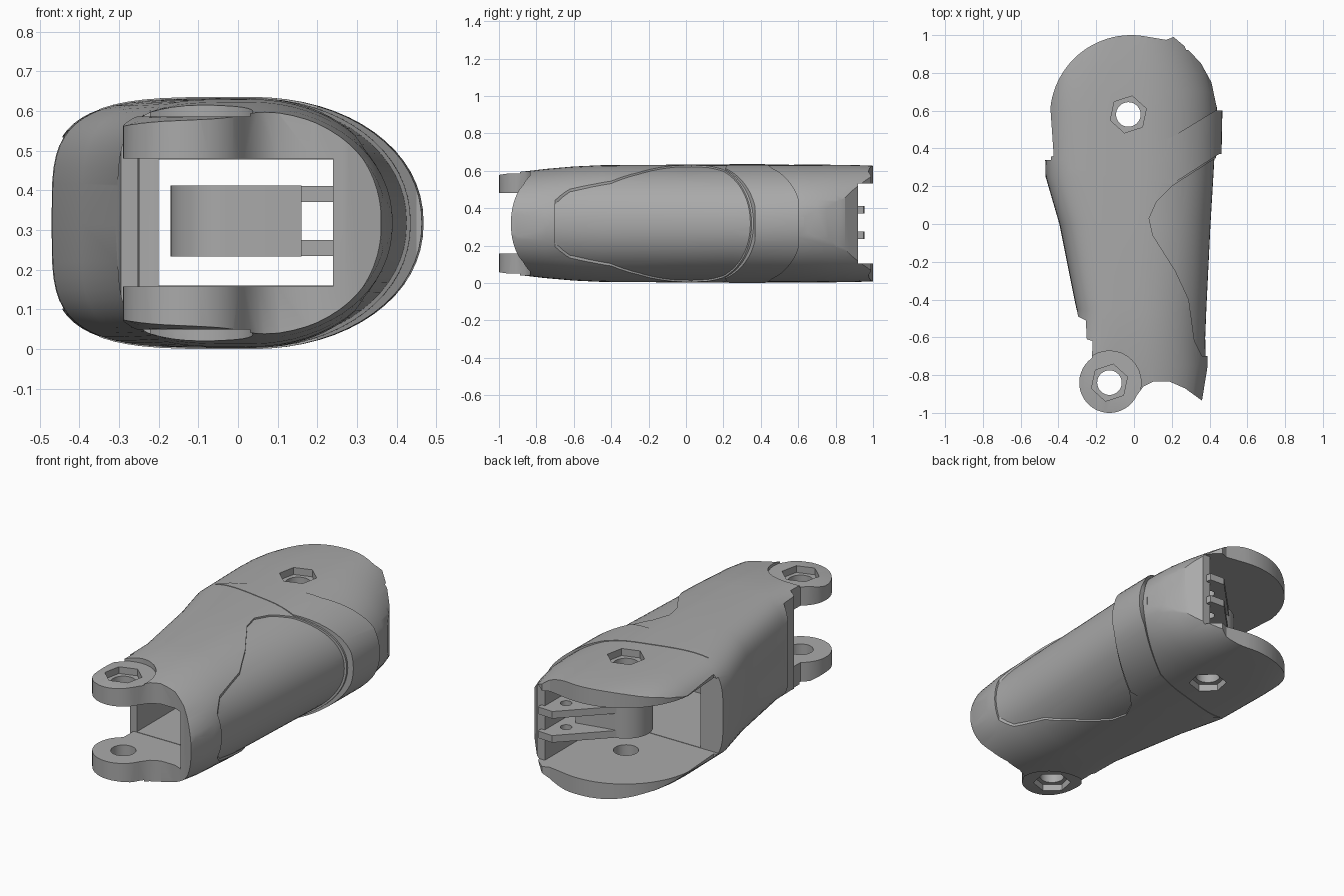
import bpy, bmesh
from math import sin, cos, pi, radians

cube = bpy.data.objects.get("Cube")
if cube:
    bpy.data.objects.remove(cube, do_unlink=True)

grey = bpy.data.materials.new("plain_grey")
grey.use_nodes = True
COLOUR = (0.4, 0.4, 0.4, 1)
grey.diffuse_color = COLOUR
grey.node_tree.nodes["Principled BSDF"].inputs["Base Color"].default_value = COLOUR
MID = 0.315                       # middle height of the shell
BACK, FRONT = (-0.03, 0.58), (-0.13, -0.84)   # pivots


def finish(name, bm):
    bmesh.ops.recalc_face_normals(bm, faces=bm.faces)
    mesh = bpy.data.meshes.new(name)
    bm.to_mesh(mesh)
    bm.free()
    mesh.materials.append(grey)
    ob = bpy.data.objects.new(name, mesh)
    bpy.context.collection.objects.link(ob)
    return ob


def prism(name, points, z0, z1):
    """Extrude a plan outline between two heights."""
    bm = bmesh.new()
    face = bm.faces.new([bm.verts.new((x, y, z0)) for x, y in points])
    top = bmesh.ops.extrude_face_region(bm, geom=[face])["geom"]
    for v in top:
        if isinstance(v, bmesh.types.BMVert):
            v.co.z = z1
    return finish(name, bm)


def arc(centre, r, a0, a1, n):
    angles = [radians(a0 + (a1 - a0) * i / n) for i in range(n + 1)]
    return [(centre[0] + r * cos(a), centre[1] + r * sin(a)) for a in angles]


def disc(name, centre, r, z0, z1, n=32, turn=0):
    return prism(name, arc(centre, r, turn, turn + 360 - 360 / n, n - 1), z0, z1)


def box(name, x0, x1, y0, y1, z0, z1):
    return prism(name, [(x0, y0), (x1, y0), (x1, y1), (x0, y1)], z0, z1)


# Shell stations along y: y, right edge, left edge, half height
STATIONS = [(-1.02, -0.37, 0.33, 0.258), (-0.9, -0.37, 0.375, 0.275),
            (-0.75, -0.36, 0.39, 0.292), (-0.6, -0.31, 0.387, 0.305),
            (-0.45, -0.305, 0.393, 0.312), (0, -0.395, 0.415, 0.315),
            (0.25, -0.468, 0.43, 0.315), (0.34, -0.47, 0.435, 0.315),
            (0.6, -0.475, 0.44, 0.315),
            (0.7, -0.47, 0.43, 0.315), (0.8, -0.45, 0.405, 0.314),
            (0.92, -0.4, 0.36, 0.312), (1.02, -0.35, 0.31, 0.308)]


def shell(name, side=0.0, height=0.0, sides=64):
    """Loft: boxy on one flank, elliptical on the other."""
    bm = bmesh.new()
    rings = []
    for y, x0, x1, h in STATIONS:
        ring = []
        for i in range(sides):
            c, s = cos(2 * pi * i / sides), sin(2 * pi * i / sides)
            power = 2 / 2.1 if c > 0 else 2 / 4
            reach = x1 + side - 0.03 if c > 0 else x0 - 0.03
            x = 0.03 + reach * abs(c) ** power
            z = MID + (h + height) * abs(s) ** power * (1 if s > 0 else -1)
            ring.append(bm.verts.new((x, y, z)))
        rings.append(ring)
    for a, b in zip(rings, rings[1:]):
        for i in range(sides):
            j = (i + 1) % sides
            bm.faces.new((a[i], a[j], b[j], b[i]))
    bm.faces.new(rings[0])
    bm.faces.new(rings[-1])
    return finish(name, bm)


def combine(target, tool, operation):
    mod = target.modifiers.new("cut", "BOOLEAN")
    mod.operation, mod.solver, mod.object = operation, "EXACT", tool
    bpy.context.view_layer.objects.active = target
    bpy.ops.object.modifier_apply(modifier=mod.name)
    bpy.data.objects.remove(tool, do_unlink=True)


# Main shell trimmed to its plan outline with rounded ends
outline = arc((-0.015, 0.57), 0.43, 80, 174, 24)
outline += [(-0.425, 0.36), (-0.47, 0.35), (-0.47, 0.24), (-0.385, -0.1),
            (-0.295, -0.49), (-0.255, -0.51), (-0.25, -0.61), (-0.22, -0.62)]
outline += arc(FRONT, 0.16, 125, 335, 24)
outline += [(0.05, -0.86), (0.1, -0.835), (0.19, -0.835), (0.27, -0.87),
            (0.36, -0.935), (0.39, -0.75), (0.6, -0.7), (0.6, 0.62), (0.435, 0.63),
            (0.41, 0.75), (0.355, 0.85), (0.28, 0.93), (0.21, 0.99), (0.17, 0.975)]
body = shell("finger_segment")
combine(body, prism("outline", outline, -0.2, 0.9), "INTERSECT")

# Recessed side panel
panel = prism("panel", [(0.08, 0.03), (0.12, 0.12), (0.2, 0.2), (0.45, 0.36), (0.6, 0.36),
                        (0.6, -0.7), (0.36, -0.7), (0.32, -0.62), (0.29, -0.4),
                        (0.22, -0.25), (0.1, -0.06)], -0.2, 0.9)
combine(panel, shell("panel_floor", -0.01, -0.009), "DIFFERENCE")
combine(body, panel, "DIFFERENCE")

# Raised slanting band
band = shell("band", 0.028, 0.003)
combine(band, prism("band_plan", [(0.2, 0.21), (0.45, 0.37), (0.6, 0.37), (0.6, 0.61),
                                  (0.43, 0.6), (0.2, 0.46), (-0.15, 0.36), (-0.35, 0.3)],
                    -0.2, 0.9), "INTERSECT")
combine(body, band, "UNION")

# Hollow core, open clevis at either end, and the trimmed rear edge of the wall
for args in [(-0.2, 0.24, -0.7, 0.5, 0.157, 0.475),
             (-0.7, 0.24, -1.2, -0.62, 0.155, 0.477),
             (-0.7, 0.24, 0.34, 1.2, 0.1, 0.53),
             (0.1, 0.5, 0.92, 1.2, 0.1, 0.53)]:
    combine(body, box("hollow", *args), "DIFFERENCE")
flare = prism("flare", [(-0.19, -0.2), (0.235, -0.2), (0.235, 0.5), (-0.33, 0.5),
                        (-0.33, 0.25)], 0.102, 0.528)
combine(body, flare, "DIFFERENCE")

# Inner hinge: boss carried by two arms from the closed wall
boss = prism("boss", arc(BACK, 0.14, 90, 270, 20) + [(0.16, 0.45), (0.16, 0.76)], 0.23, 0.41)
combine(body, boss, "UNION")
for z in (0.232, 0.368):
    arm = prism("arm", [(-0.08, 0.7), (0.17, 0.955), (0.26, 0.95), (0.3, 0.7),
                        (0.3, 0.47), (0.05, 0.46)], z, z + 0.04)
    combine(body, arm, "UNION")
combine(body, disc("pin_hole", (0.17, 0.83), 0.03, 0.2, 0.44, 16), "DIFFERENCE")

# Flat faces on the front lugs
for z0, z1 in ((0.583, 0.9), (-0.2, 0.047)):
    combine(body, disc("lug_facing", FRONT, 0.168, z0, z1), "DIFFERENCE")

# Pivot holes with hexagonal seats on both faces
for centre, depth in ((BACK, 0.04), (FRONT, 0.085)):
    combine(body, disc("pivot_hole", centre, 0.065, -0.2, 0.9), "DIFFERENCE")
    for z0, z1 in ((0.63 - depth, 0.9), (-0.2, depth)):
        combine(body, disc("seat", centre, 0.1, z0, z1, 6, 18), "DIFFERENCE")

# Clean shading, seated on the ground
bpy.ops.object.select_all(action="DESELECT")
body.select_set(True)
bpy.context.view_layer.objects.active = body
low = min(v.co.z for v in body.data.vertices)
for v in body.data.vertices:
    v.co.z -= low
bpy.ops.object.shade_smooth_by_angle(angle=radians(30))
